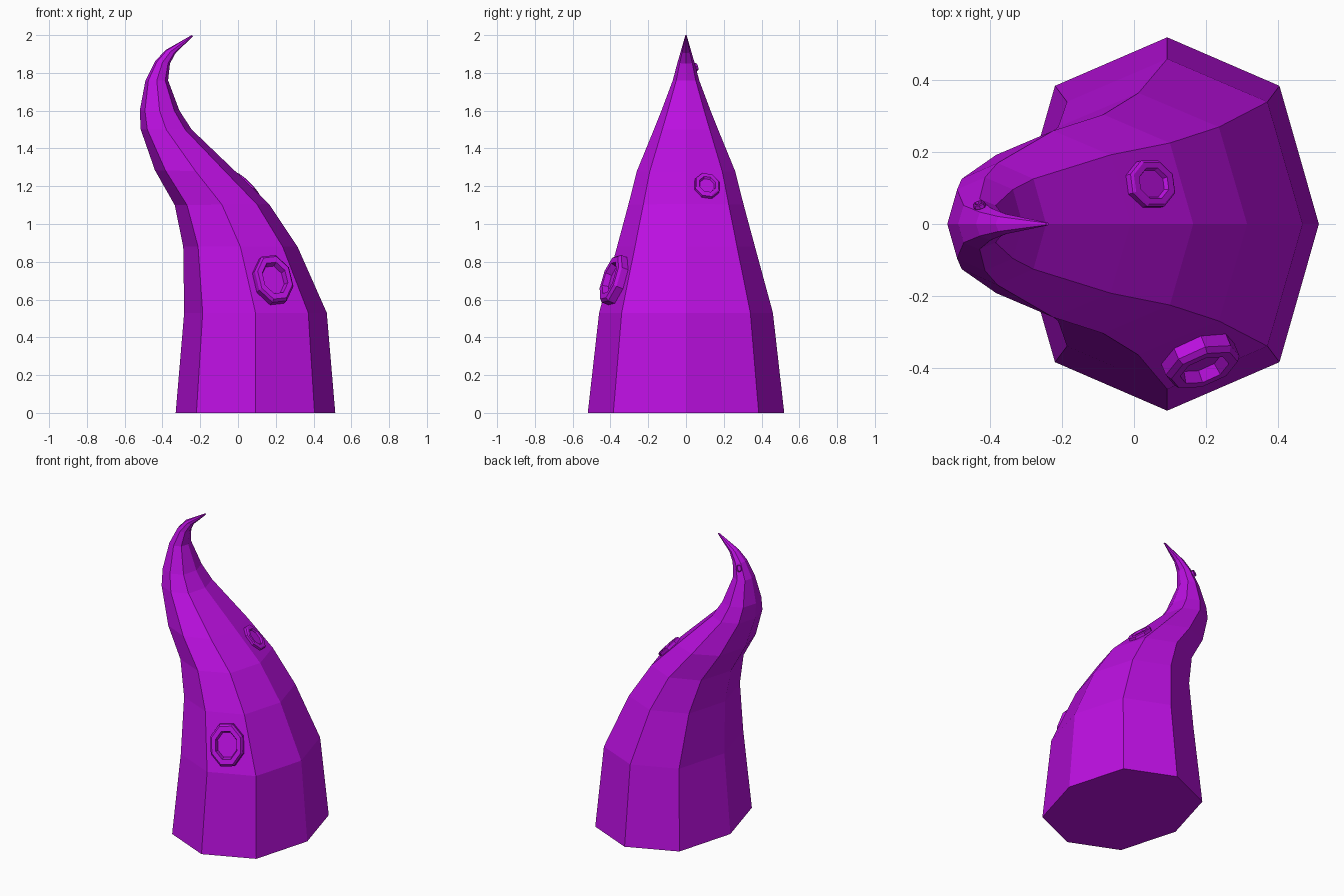
import bpy, bmesh, math
from mathutils import Vector, Matrix

if "Cube" in bpy.data.objects:
    bpy.data.objects.remove(bpy.data.objects["Cube"])

mat = bpy.data.materials.new("purple_skin")
mat.diffuse_color = (0.50, 0.005, 0.75, 1)
mat.use_nodes = True
mat.node_tree.nodes["Principled BSDF"].inputs["Base Color"].default_value = mat.diffuse_color


def make_object(name, bm):
    bmesh.ops.recalc_face_normals(bm, faces=bm.faces[:])
    mesh = bpy.data.meshes.new(name)
    bm.to_mesh(mesh)
    bm.free()
    mesh.materials.append(mat)
    obj = bpy.data.objects.new(name, mesh)
    bpy.context.collection.objects.link(obj)
    return obj


def loft(bm, rings):
    """Join consecutive eight-sided rings and cap both ends."""
    loops = [[bm.verts.new(p) for p in ring] for ring in rings]
    for a, b in zip(loops, loops[1:]):
        n = len(a)
        for i in range(n):
            j = (i + 1) % n
            bm.faces.new((a[i], a[j], b[j], b[i]))
    bm.faces.new(loops[0][::-1])
    bm.faces.new(loops[-1])


# Tentacle sections: left x, left z, right x, right z, half depth
sections = [
    (-0.33, 0.00, 0.515, 0.00, 0.52),
    (-0.285, 0.53, 0.47, 0.53, 0.46),
    (-0.29, 0.88, 0.315, 0.88, 0.365),
    (-0.335, 1.10, 0.165, 1.105, 0.305),
    (-0.44, 1.285, -0.01, 1.275, 0.26),
    (-0.515, 1.50, -0.245, 1.50, 0.17),
    (-0.52, 1.60, -0.31, 1.60, 0.13),
    (-0.49, 1.76, -0.37, 1.76, 0.07),
    (-0.44, 1.86, -0.36, 1.85, 0.045),
    (-0.385, 1.92, -0.33, 1.905, 0.028),
    (-0.245, 2.00, -0.237, 1.995, 0.004),
]
D = 0.74
octagon = [(1, 0), (D, D), (0, 1), (-D, D), (-1, 0), (-D, -D), (0, -1), (D, -D)]
bm = bmesh.new()
rings = []
for lx, lz, rx, rz, hy in sections:
    left, right = Vector((lx, 0, lz)), Vector((rx, 0, rz))
    mid, half = (left + right) / 2, (right - left) / 2
    rings.append([mid + half * u + Vector((0, hy * v, 0)) for u, v in octagon])
loft(bm, rings)
make_object("tentacle", bm)


# Suckers: raised octagonal rims with a sunken middle
def sucker(name, center, normal, up, long_r, short_r, height):
    n = Vector(normal).normalized()
    up = Vector(up)
    v = (up - n * up.dot(n)).normalized()
    u = v.cross(n)
    profile = [(1.0, -0.3), (1.0, 0.75), (0.9, 1.0), (0.66, 1.0), (0.58, 0.45)]
    rings = []
    for r, h in profile:
        ring = []
        for k in range(8):
            a = math.tau * (k + 0.5) / 8
            ring.append(Vector(center) + u * (short_r * r * math.cos(a))
                        + v * (long_r * r * math.sin(a)) + n * (height * h))
        rings.append(ring)
    bm = bmesh.new()
    loft(bm, rings)
    make_object(name, bm)


sucker("large_sucker", (0.175, -0.355, 0.695), (0.356, -0.87, 0.338),
       (-0.085, 0.1, 0.35), 0.14, 0.108, 0.06)
sucker("medium_sucker", (0.042, 0.11, 1.197), (0.695, 0.18, 0.695),
       (-1, 0, 1), 0.09, 0.07, 0.02)
sucker("small_sucker", (-0.43, 0.05, 1.83), (-0.3, 0.9, 0.3),
       (0.3, 0, 1), 0.022, 0.017, 0.01)
